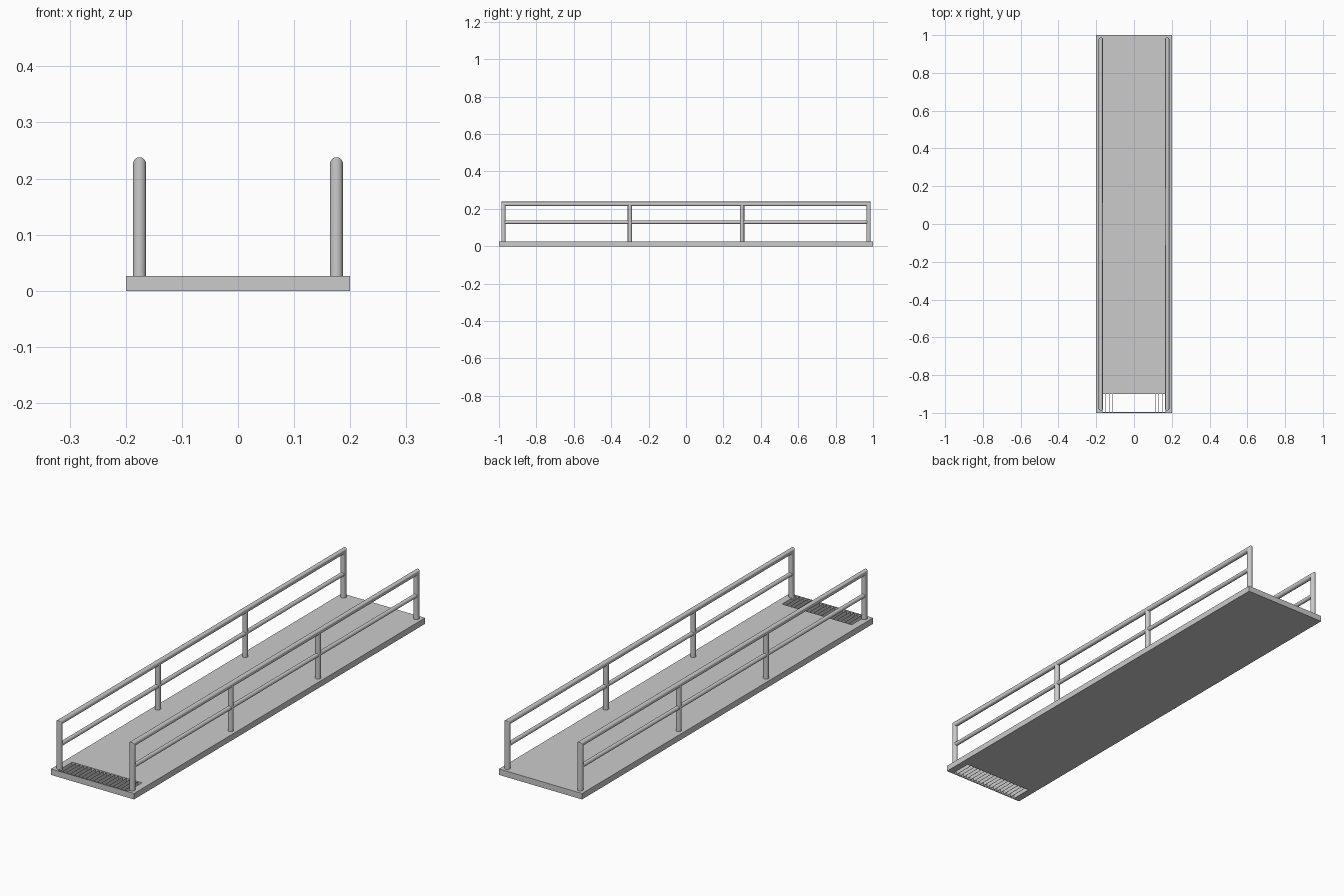
import bpy, bmesh, math
from mathutils import Vector

if "Cube" in bpy.data.objects:
    bpy.data.objects.remove(bpy.data.objects["Cube"])

DECK = 0.026          # deck thickness
RAIL_X = 0.1755
R = 0.0115            # post and handrail radius
END_Y = 0.976
TOP_Z = 0.2265
SIDES = 24


def finish(name, bm, smooth=False):
    bmesh.ops.recalc_face_normals(bm, faces=bm.faces)
    me = bpy.data.meshes.new(name)
    bm.to_mesh(me)
    bm.free()
    ob = bpy.data.objects.new(name, me)
    bpy.context.collection.objects.link(ob)
    if smooth:
        bpy.ops.object.select_all(action='DESELECT')
        ob.select_set(True)
        bpy.context.view_layer.objects.active = ob
        bpy.ops.object.shade_smooth_by_angle(angle=math.radians(35))
    return ob


def add_box(bm, x0, x1, y0, y1, z0, z1):
    vs = bmesh.ops.create_cube(bm, size=1)['verts']
    for v in vs:
        v.co = Vector(((x0 + x1) / 2 + v.co.x * (x1 - x0),
                       (y0 + y1) / 2 + v.co.y * (y1 - y0),
                       (z0 + z1) / 2 + v.co.z * (z1 - z0)))


def add_tube(bm, rings):
    """Join rings of points into a capped tube."""
    loops = [[bm.verts.new(p) for p in ring] for ring in rings]
    n = len(loops[0])
    for a, b in zip(loops, loops[1:]):
        for i in range(n):
            j = (i + 1) % n
            bm.faces.new((a[i], a[j], b[j], b[i]))
    bm.faces.new(loops[0])
    bm.faces.new(loops[-1])


def circle(r):
    return [(r * math.cos(2 * math.pi * i / SIDES), r * math.sin(2 * math.pi * i / SIDES))
            for i in range(SIDES)]


# Deck: solid plate with an open-ended drain pocket framed at the front
frame_x = 0.168
outline = [(-0.2, -1), (0.2, -1), (0.2, 1), (-0.2, 1)]
hole = [(-frame_x, -0.996), (frame_x, -0.996), (frame_x, -0.9), (-frame_x, -0.9)]
bm = bmesh.new()
o, h = [[[bm.verts.new((x, y, z)) for x, y in ring] for z in (0, DECK)]
        for ring in (outline, hole)]
for i in range(4):
    j = (i + 1) % 4
    for k in (0, 1):
        bm.faces.new((o[k][i], o[k][j], h[k][j], h[k][i]))
    bm.faces.new((o[0][i], o[0][j], o[1][j], o[1][i]))
    bm.faces.new((h[0][i], h[0][j], h[1][j], h[1][i]))
finish("deck", bm)

# Drain grating: thin upright slats
bm = bmesh.new()
count = 17
for i in range(count):
    x = -frame_x + 2 * frame_x * (i + 1) / (count + 1)
    add_box(bm, x - 0.0006, x + 0.0006, -0.997, -0.899, 0.0005, DECK - 0.0005)
finish("drain_grating", bm)

for side, sx in (("left", -RAIL_X), ("right", RAIL_X)):
    # Handrail and end posts: one tube with mitred corners
    bm = bmesh.new()
    c = circle(R)
    path = [(-END_Y, 0.02, -1, 0), (-END_Y, TOP_Z, -1, 1),
            (END_Y, TOP_Z, 1, 1), (END_Y, 0.02, 1, 0)]
    add_tube(bm, [[(sx + a, y + dy * b, z + dz * b) for a, b in c]
                  for y, z, dy, dz in path])
    finish(side + "_handrail", bm, True)

    # Middle posts
    bm = bmesh.new()
    for y in (-0.3, 0.3):
        add_tube(bm, [[(sx + a, y + b, z) for a, b in c] for z in (0.02, TOP_Z)])
    finish(side + "_middle_posts", bm, True)

    # Lower rail
    bm = bmesh.new()
    add_tube(bm, [[(sx + a, y, 0.128 + b) for a, b in circle(0.009)]
                  for y in (-END_Y, END_Y)])
    finish(side + "_lower_rail", bm, True)
